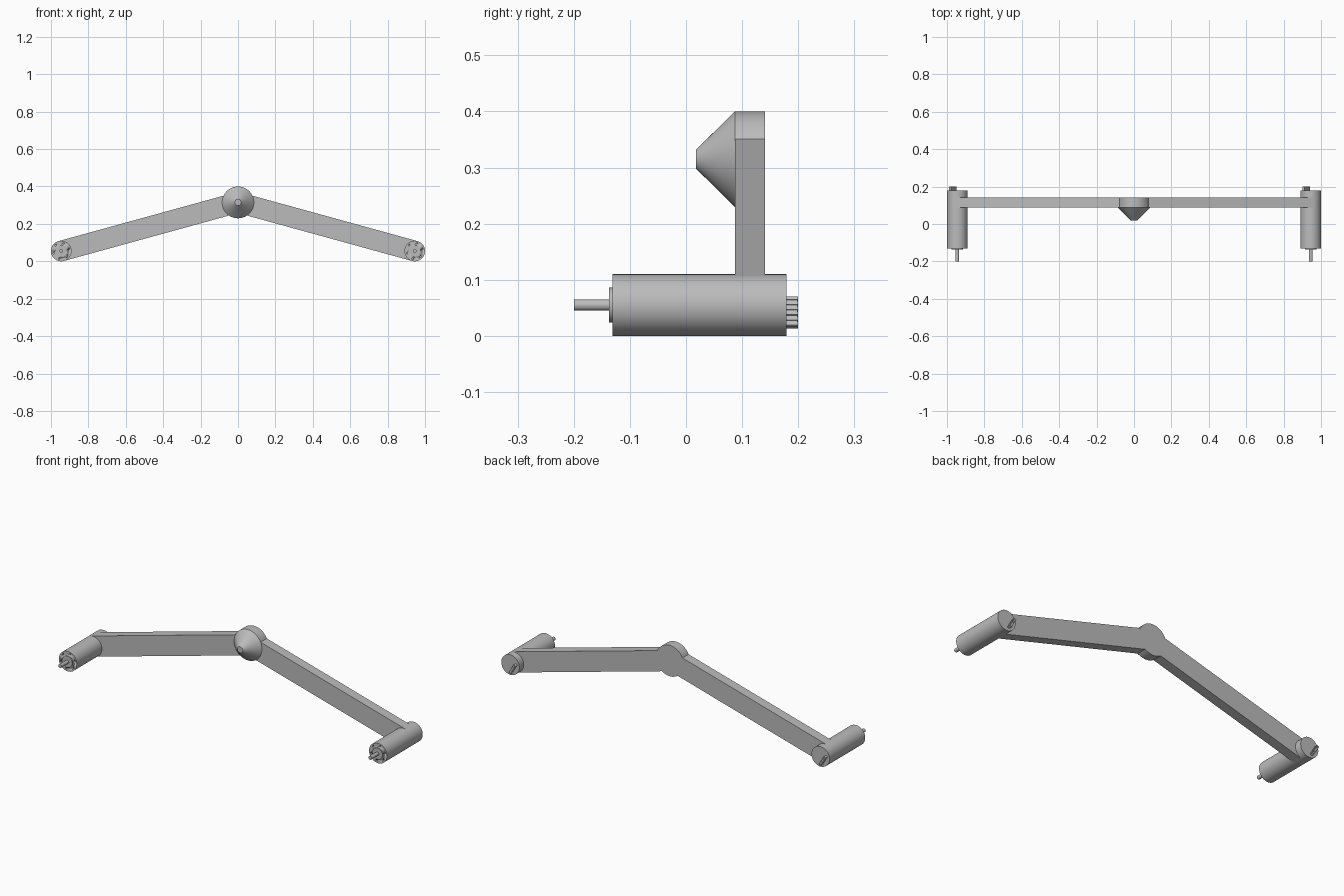
import bpy
import math
from mathutils import Matrix, Vector

if "Cube" in bpy.data.objects:
    bpy.data.objects.remove(bpy.data.objects["Cube"], do_unlink=True)

grey = bpy.data.materials.new("plain grey")
grey.use_nodes = True
grey.diffuse_color = (0.5, 0.5, 0.5, 1)
grey.node_tree.nodes["Principled BSDF"].inputs["Base Color"].default_value = (0.5, 0.5, 0.5, 1)


def finish(name, smooth=False):
    obj = bpy.context.object
    obj.name = name
    obj.data.materials.append(grey)
    if smooth:
        bpy.ops.object.shade_smooth_by_angle(angle=math.radians(30))
    return obj


def rod(name, x, z, y0, y1, r0, r1=None, sides=64):
    """Round part lying along y, radius r0 at y0 and r1 at y1."""
    bpy.ops.mesh.primitive_cone_add(
        vertices=sides, radius1=r0, radius2=r0 if r1 is None else r1, depth=y1 - y0,
        location=(x, (y0 + y1) / 2, z), rotation=(-math.pi / 2, 0, 0))
    return finish(name, True)


def box(name, center, size, angle):
    """Box turned about the y axis."""
    bpy.ops.mesh.primitive_cube_add(size=1)
    obj = finish(name)
    turn = Matrix.Rotation(angle, 4, 'Y')
    obj.data.transform(Matrix.Translation(center) @ turn @ Matrix.Diagonal((*size, 1)))
    return obj


HUB_Z, MOTOR_X, MOTOR_Z, MOTOR_R = 0.315, 0.945, 0.055, 0.055
ARM_FRONT, ARM_BACK = 0.087, 0.141

# Central hub with its cone
rod("hub", 0, HUB_Z, ARM_FRONT, ARM_BACK, 0.085)
rod("hub_cone", 0, HUB_Z, 0.018, ARM_FRONT, 0.017, 0.085)

for side, sx in (("left", 1), ("right", -1)):
    x = sx * MOTOR_X

    # Sloping arm from hub axis to motor axis
    drop = HUB_Z - MOTOR_Z
    box(side + "_arm", Vector((x / 2, (ARM_FRONT + ARM_BACK) / 2, (HUB_Z + MOTOR_Z) / 2)),
        (math.hypot(x, drop), ARM_BACK - ARM_FRONT, 2 * MOTOR_R), sx * math.atan2(drop, MOTOR_X))

    # Motor body, front boss and shaft
    body = rod(side + "_motor", x, MOTOR_Z, -0.131, 0.179, MOTOR_R)
    rod(side + "_motor_boss", x, MOTOR_Z, -0.137, -0.131, 0.031)
    rod(side + "_motor_shaft", x, MOTOR_Z, -0.2, -0.137, 0.01, sides=32)

    # Screw holes around the front face
    for i in range(6):
        a = math.radians(60 * i + 15)
        hole = rod(f"{side}_screw_hole_cutter_{i}", x + 0.043 * math.cos(a),
                   MOTOR_Z + 0.043 * math.sin(a), -0.14, -0.119, 0.004, sides=12)
        hole.hide_render = True
        hole.hide_set(True)
        cut = body.modifiers.new("screw hole", 'BOOLEAN')
        cut.operation = 'DIFFERENCE'
        cut.object = hole

    # Slanted rear connector: a thin strip with a row of pins
    tilt = math.radians(-30)
    mid = Vector((x - 0.023, 0.189, MOTOR_Z - 0.013))
    along = Vector((math.sin(tilt), 0, math.cos(tilt)))
    box(side + "_connector", mid, (0.008, 0.02, 0.06), tilt)
    for i in range(6):
        box(f"{side}_connector_pin_{i}", mid + along * (i - 2.5) * 0.0105,
            (0.012, 0.022, 0.006), tilt)
